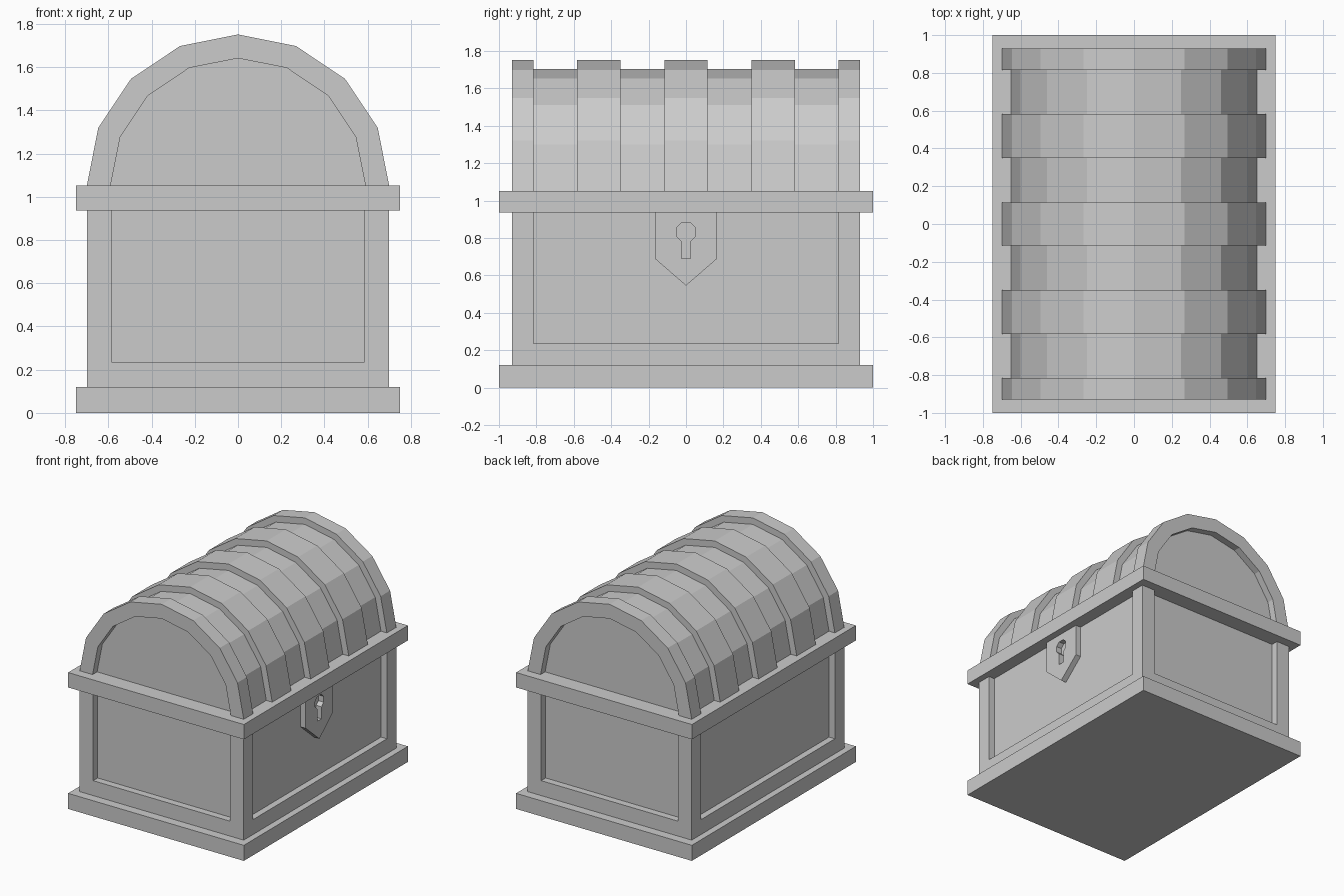
import bpy, bmesh
from math import sin, cos, pi
from mathutils import Vector

if "Cube" in bpy.data.objects:
    bpy.data.objects.remove(bpy.data.objects["Cube"])


def mesh_object(name, bm):
    bmesh.ops.recalc_face_normals(bm, faces=bm.faces)
    mesh = bpy.data.meshes.new(name)
    bm.to_mesh(mesh)
    bm.free()
    obj = bpy.data.objects.new(name, mesh)
    bpy.context.collection.objects.link(obj)
    return obj


def box(name, x, y, z):
    bm = bmesh.new()
    bmesh.ops.create_cube(bm, size=1)
    for v in bm.verts:
        v.co = Vector([r[0] + (c + 0.5) * (r[1] - r[0]) for c, r in zip(v.co, (x, y, z))])
    return mesh_object(name, bm)


def prism(name, points, axis, a, b):
    """Extrude a (horizontal, z) outline along x or y from a to b."""
    bm = bmesh.new()
    place = (lambda p, d: (d, p[0], p[1])) if axis == 'x' else (lambda p, d: (p[0], d, p[1]))
    face = bm.faces.new([bm.verts.new(place(p, a)) for p in points])
    ext = bmesh.ops.extrude_face_region(bm, geom=[face], use_keep_orig=True)
    verts = [g for g in ext['geom'] if isinstance(g, bmesh.types.BMVert)]
    offset = Vector(place((0, 0), b - a))
    bmesh.ops.translate(bm, verts=verts, vec=offset)
    return mesh_object(name, bm)


def arc(r, n=8):
    return [(r * cos(pi * i / n), RIM_TOP + r * sin(pi * i / n)) for i in range(n + 1)]


BASE_TOP, RIM_LOW, RIM_TOP = 0.12, 0.937, 1.052
PX, PY = 0.65, 0.875      # recessed panel planes
OX, OY = 0.70, 0.93       # outer frame planes
IX, IY = 0.585, 0.815     # inner edges of the posts

# Base plinth, rim and recessed body
box("base", (-0.75, 0.75), (-1, 1), (0, BASE_TOP))
box("rim", (-0.75, 0.75), (-1, 1), (RIM_LOW, RIM_TOP))
box("body", (-PX, PX), (-PY, PY), (BASE_TOP, RIM_LOW))

# Corner posts and bottom rails
for sx in (-1, 1):
    for sy in (-1, 1):
        box("corner_post", sorted((sx * IX, sx * OX)), sorted((sy * IY, sy * OY)), (BASE_TOP, RIM_LOW))
for s in (-1, 1):
    box("end_rail", (-IX, IX), sorted((s * IY, s * OY)), (BASE_TOP, 0.235))
    box("side_rail", sorted((s * IX, s * OX)), (-IY, IY), (BASE_TOP, 0.235))

# Barrel lid with five raised bands
prism("lid", arc(0.65), 'y', -PY, PY)
for a, b in ((-OY, -IY), (-0.583, -0.35), (-0.115, 0.115), (0.35, 0.583), (IY, OY)):
    prism("lid_band", arc(0.70) + arc(0.59)[::-1], 'y', a, b)

# Lock plate with keyhole
plate = prism("lock_plate", [(-0.167, RIM_LOW), (-0.167, 0.69), (0, 0.545), (0.167, 0.69), (0.167, RIM_LOW)],
              'x', PX, 0.695)
half = [(0.025, 0.69), (0.025, 0.782), (0.051, 0.808), (0.051, 0.853), (0.023, 0.881)]
hole = prism("keyhole_cutter", half + [(-y, z) for y, z in half[::-1]], 'x', 0.6, 0.8)
hole.hide_render = True
hole.hide_set(True)
cut = plate.modifiers.new("keyhole", 'BOOLEAN')
cut.operation = 'DIFFERENCE'
cut.solver = 'EXACT'
cut.object = hole
